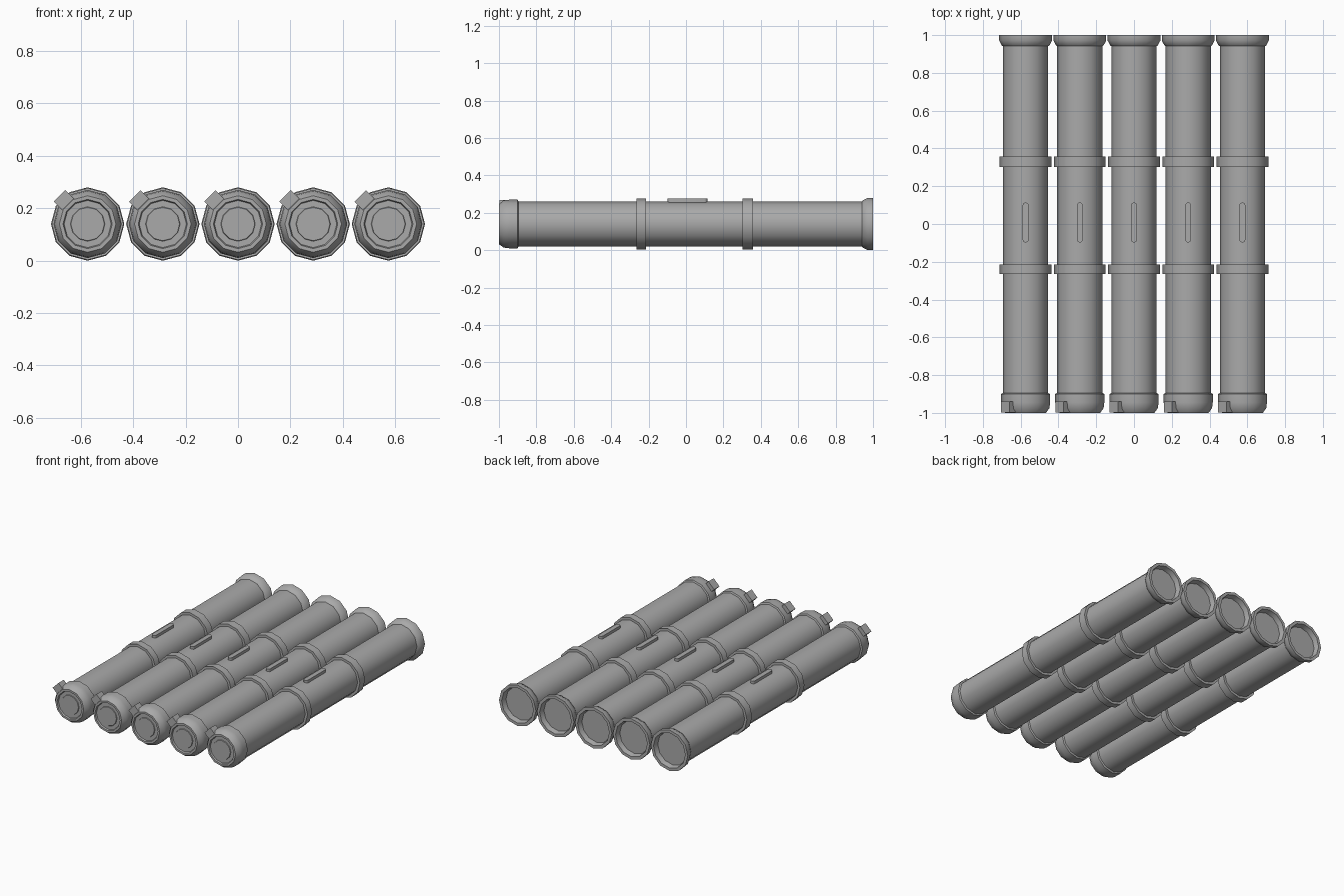
import bpy, bmesh, math
from mathutils import Matrix, Vector

if "Cube" in bpy.data.objects:
    bpy.data.objects.remove(bpy.data.objects["Cube"], do_unlink=True)

SIDES = 12
AXIS_Z = 0.14
SPACING = 0.287

metal = bpy.data.materials.new("grey_metal")
metal.use_nodes = True
colour = (0.4, 0.4, 0.4, 1)
metal.diffuse_color = colour
metal.node_tree.nodes["Principled BSDF"].inputs["Base Color"].default_value = colour


def finish(bm, name, x, smooth=True):
    bmesh.ops.recalc_face_normals(bm, faces=bm.faces)
    mesh = bpy.data.meshes.new(name)
    bm.to_mesh(mesh)
    bm.free()
    mesh.materials.append(metal)
    obj = bpy.data.objects.new(name, mesh)
    obj.location = (x, 0, AXIS_Z)
    bpy.context.collection.objects.link(obj)
    if smooth:
        bpy.ops.object.select_all(action='DESELECT')
        obj.select_set(True)
        bpy.context.view_layer.objects.active = obj
        bpy.ops.object.shade_smooth_by_angle(angle=math.radians(32))
    return obj


def lathe(name, x, profile):
    """Turn (radius, y) points about the tube axis and close both ends."""
    bm = bmesh.new()
    rings = []
    for r, y in profile:
        rings.append([bm.verts.new((r * math.sin(math.tau * i / SIDES), y,
                                    r * math.cos(math.tau * i / SIDES)))
                      for i in range(SIDES)])
    for a, b in zip(rings, rings[1:]):
        for i in range(SIDES):
            j = (i + 1) % SIDES
            bm.faces.new((a[i], a[j], b[j], b[i]))
    bm.faces.new(rings[0])
    bm.faces.new(rings[-1])
    return finish(bm, name, x)


def clip_block(name, x):
    """Tab on the upper right edge of the front cap."""
    bm = bmesh.new()
    bmesh.ops.create_cube(bm, size=1)
    bm.transform(Matrix.Rotation(math.radians(-45), 4, 'Y')
                 @ Matrix.Translation((0, -0.968, 0.122))
                 @ Matrix.Diagonal((0.062, 0.058, 0.06, 1)))
    return finish(bm, name, x, smooth=False)


def top_rail(name, x):
    """Slim rail with rounded ends."""
    bm = bmesh.new()
    half, radius, mid = 0.09, 0.016, 0.008
    verts = []
    for end, start in ((1, 0), (-1, math.pi)):
        for k in range(7):
            a = start + math.pi * k / 6
            verts.append(bm.verts.new((radius * math.cos(a),
                                       mid + end * half + radius * math.sin(a), 0.11)))
    base = bm.faces.new(verts)
    top = bmesh.ops.extrude_face_region(bm, geom=[base])["geom"]
    bmesh.ops.translate(bm, vec=Vector((0, 0, 0.025)),
                        verts=[v for v in top if isinstance(v, bmesh.types.BMVert)])
    return finish(bm, name, x)


# Five identical tubes side by side
for n in range(5):
    x = (n - 2) * SPACING
    tag = f"_{n + 1}"
    lathe("tube_body" + tag, x, [(0.12, -0.92), (0.12, 0.96)])
    lathe("front_cap" + tag, x, [(0.12, -0.895), (0.13, -0.9), (0.13, -0.945),
                                 (0.126, -0.975), (0.108, -1), (0.094, -1),
                                 (0.09, -0.99), (0.066, -0.99), (0.064, -0.994)])
    lathe("front_band" + tag, x, [(0.115, -0.264), (0.137, -0.264),
                                  (0.137, -0.215), (0.115, -0.215)])
    lathe("rear_band" + tag, x, [(0.115, 0.301), (0.137, 0.301),
                                 (0.137, 0.357), (0.115, 0.357)])
    lathe("rear_flange" + tag, x, [(0.118, 0.94), (0.126, 0.945), (0.14, 0.972),
                                   (0.14, 1), (0.12, 1), (0.112, 0.965)])
    clip_block("cap_tab" + tag, x)
    top_rail("top_rail" + tag, x)
